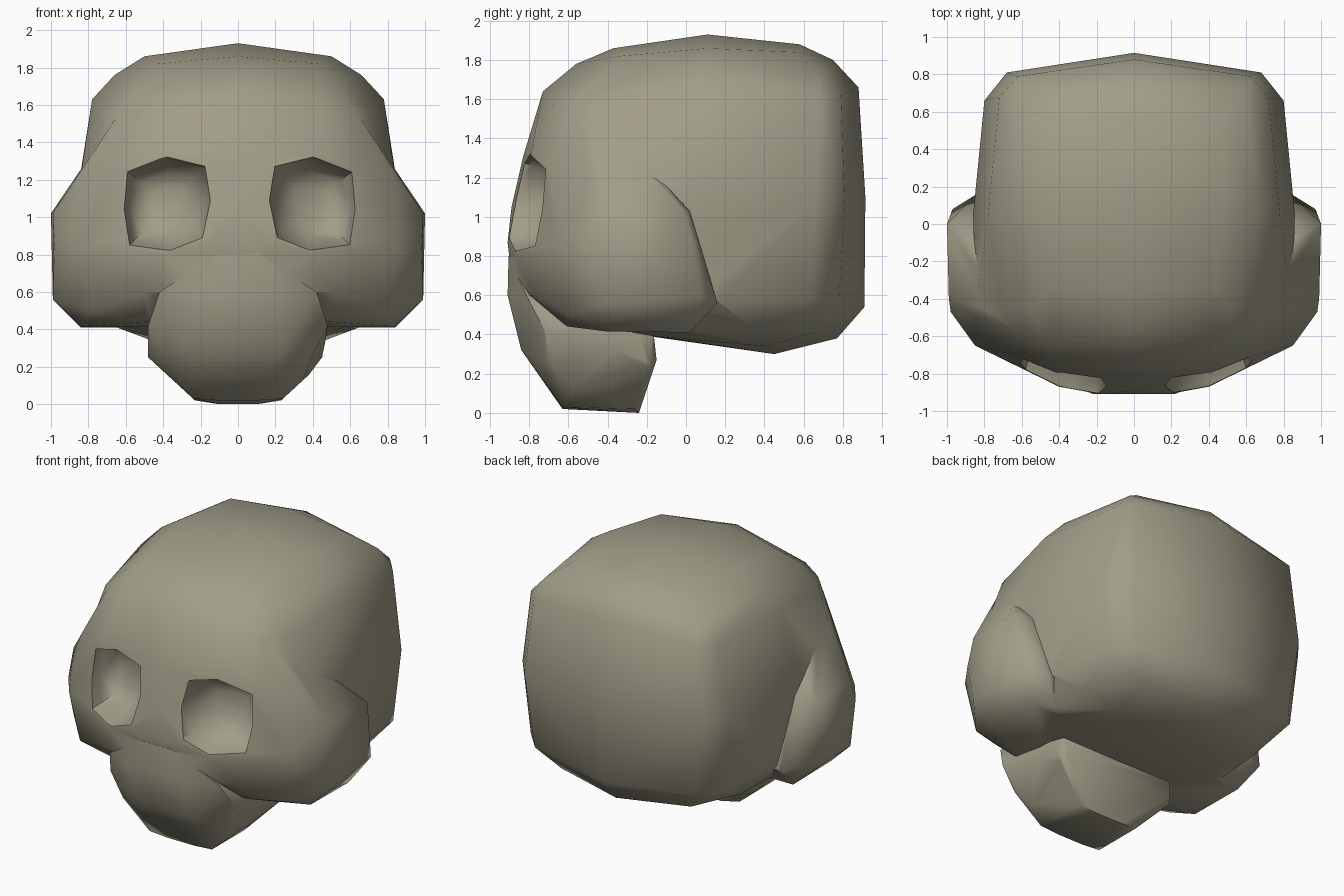
import bpy, bmesh, math

bone = bpy.data.materials.new("bone")
bone.diffuse_color = (0.36, 0.34, 0.25, 1)


def add_object(name, bm):
    bmesh.ops.recalc_face_normals(bm, faces=bm.faces[:])
    mesh = bpy.data.meshes.new(name)
    bm.to_mesh(mesh)
    bm.free()
    mesh.materials.append(bone)
    ob = bpy.data.objects.new(name, mesh)
    bpy.context.collection.objects.link(ob)
    return ob


def hull(name, points, mirror=True):
    """Convex block, by default from the points of its right half."""
    bm = bmesh.new()
    for x, y, z in points:
        for s in ((1, -1) if x and mirror else (1,)):
            bm.verts.new((s * x, y, z))
    bmesh.ops.convex_hull(bm, input=bm.verts[:])
    junk = [v for v in bm.verts if not v.link_faces]
    bmesh.ops.delete(bm, geom=junk, context='VERTS')
    return add_object(name, bm)


def boolean(ob, other, op):
    mod = ob.modifiers.new(op, 'BOOLEAN')
    mod.operation, mod.object, mod.solver = op, other, 'EXACT'
    bpy.context.view_layer.objects.active = ob
    bpy.ops.object.modifier_apply(modifier=mod.name)
    bpy.data.objects.remove(other)


# Braincase: a rounded box
skull = hull("skull", [
    (0, 0.11, 1.93), (0.50, 0.11, 1.86), (0, -0.37, 1.86), (0, 0.58, 1.88),
    (0.43, -0.34, 1.82), (0.45, 0.56, 1.84), (0.66, 0.10, 1.76),
    (0, -0.56, 1.78), (0, 0.75, 1.80), (0.54, -0.46, 1.71), (0.60, 0.68, 1.73),
    (0, -0.73, 1.64), (0.46, -0.66, 1.60), (0.62, -0.57, 1.58), (0.70, -0.46, 1.56),
    (0.78, 0.05, 1.63), (0.72, 0.68, 1.60), (0.62, 0.79, 1.62), (0, 0.88, 1.66),
    (0, -0.80, 1.10), (0.55, -0.72, 1.10), (0.845, -0.45, 1.19),
    (0.86, 0.05, 1.12), (0.80, 0.66, 1.08), (0.68, 0.81, 1.08), (0, 0.915, 1.10),
    (0.82, 0.05, 0.58), (0.75, 0.64, 0.58), (0.62, 0.78, 0.57), (0, 0.91, 0.54),
    (0, 0.77, 0.38), (0.50, 0.66, 0.41), (0, 0.45, 0.30), (0.46, 0.40, 0.34),
    (0.66, 0.35, 0.42), (0.70, -0.10, 0.43), (0.45, -0.15, 0.39),
    (0, -0.15, 0.39), (0, -0.60, 0.45), (0.50, -0.60, 0.47)])

# Forehead, brow and cheekbones: a wider block at the front
face = hull("face", [
    (0, -0.73, 1.64), (0.46, -0.66, 1.60), (0.62, -0.57, 1.58),
    (0, -0.83, 1.31), (0.42, -0.79, 1.33), (0.64, -0.70, 1.25),
    (0, -0.89, 1.05), (0.18, -0.91, 0.87), (0.40, -0.87, 0.80),
    (0.62, -0.76, 0.84), (0.85, -0.65, 0.85), (0.98, -0.47, 0.85),
    (0.845, -0.50, 1.19), (0.845, -0.10, 1.16), (0.99, -0.40, 1.02),
    (1.00, 0.00, 1.02), (0.84, 0.02, 1.03), (0.99, -0.40, 0.56),
    (0.97, 0.08, 0.60), (0.84, 0.16, 0.56), (0.84, -0.40, 0.415),
    (0.84, 0.02, 0.41), (0.50, -0.60, 0.44), (0.80, -0.60, 0.50),
    (0.50, -0.78, 0.60), (0, -0.88, 0.60), (0, -0.10, 0.50)])
boolean(skull, face, 'UNION')

# Muzzle and upper jaw
jaw = hull("jaw", [
    (0.12, -0.905, 0.80), (0.22, -0.91, 0.60), (0.42, -0.815, 0.60),
    (0.48, -0.72, 0.42), (0.23, -0.84, 0.32), (0.40, -0.70, 0.25),
    (0.48, -0.50, 0.25), (0.24, -0.63, 0.03), (0.10, -0.63, 0.02),
    (0.23, -0.26, 0.02), (0.10, -0.24, 0.0), (0.45, -0.18, 0.25),
    (0.42, -0.15, 0.27), (0.44, -0.17, 0.45), (0, -0.20, 0.60)])
# The right lower edge is worn away towards the front
chip = [(x, -1.0, z) for x, z in ((0.48, 0.48), (0.24, 0.0), (0.7, 0.0), (0.7, 0.48))]
chip += [(x, -0.2, z) for x, z in ((0.56, 0.48), (0.32, 0.0), (0.7, 0.0), (0.7, 0.48))]
boolean(jaw, hull("chip_cutter", chip, False), 'DIFFERENCE')
boolean(skull, jaw, 'UNION')

# Eye sockets: eight-sided bowls that follow the slope of the face
outline = [(0.18, 1.29), (0.40, 1.33), (0.62, 1.25), (0.64, 1.04),
           (0.61, 0.84), (0.38, 0.815), (0.20, 0.88), (0.15, 1.09)]
cx, cz = 0.38, 1.07
for side, shift in ((1, 0), (-1, -0.02)):
    bm = bmesh.new()
    rings = []
    for depth, k in ((-0.25, 1.0), (-0.02, 1.0), (0.10, 0.88), (0.20, 0.66), (0.24, 0.35)):
        ring = []
        for x, z in outline:
            dx, dz = (x - cx) * k, (z - cz) * k
            y = -0.85 + 0.36 * dx + 0.15 * dz + depth
            ring.append(bm.verts.new((side * (cx + shift + dx), y, cz + dz)))
        rings.append(ring)
    for a, b in zip(rings, rings[1:]):
        for i in range(8):
            j = (i + 1) % 8
            bm.faces.new((a[i], a[j], b[j], b[i]))
    bm.faces.new(rings[0])
    bm.faces.new(rings[-1])
    bmesh.ops.triangulate(bm, faces=bm.faces[:])
    boolean(skull, add_object("socket_cutter", bm), 'DIFFERENCE')

# Smooth shading with crisp socket and cheek borders
bpy.ops.object.select_all(action='DESELECT')
skull.select_set(True)
bpy.context.view_layer.objects.active = skull
bpy.ops.object.shade_smooth_by_angle(angle=math.radians(58))
